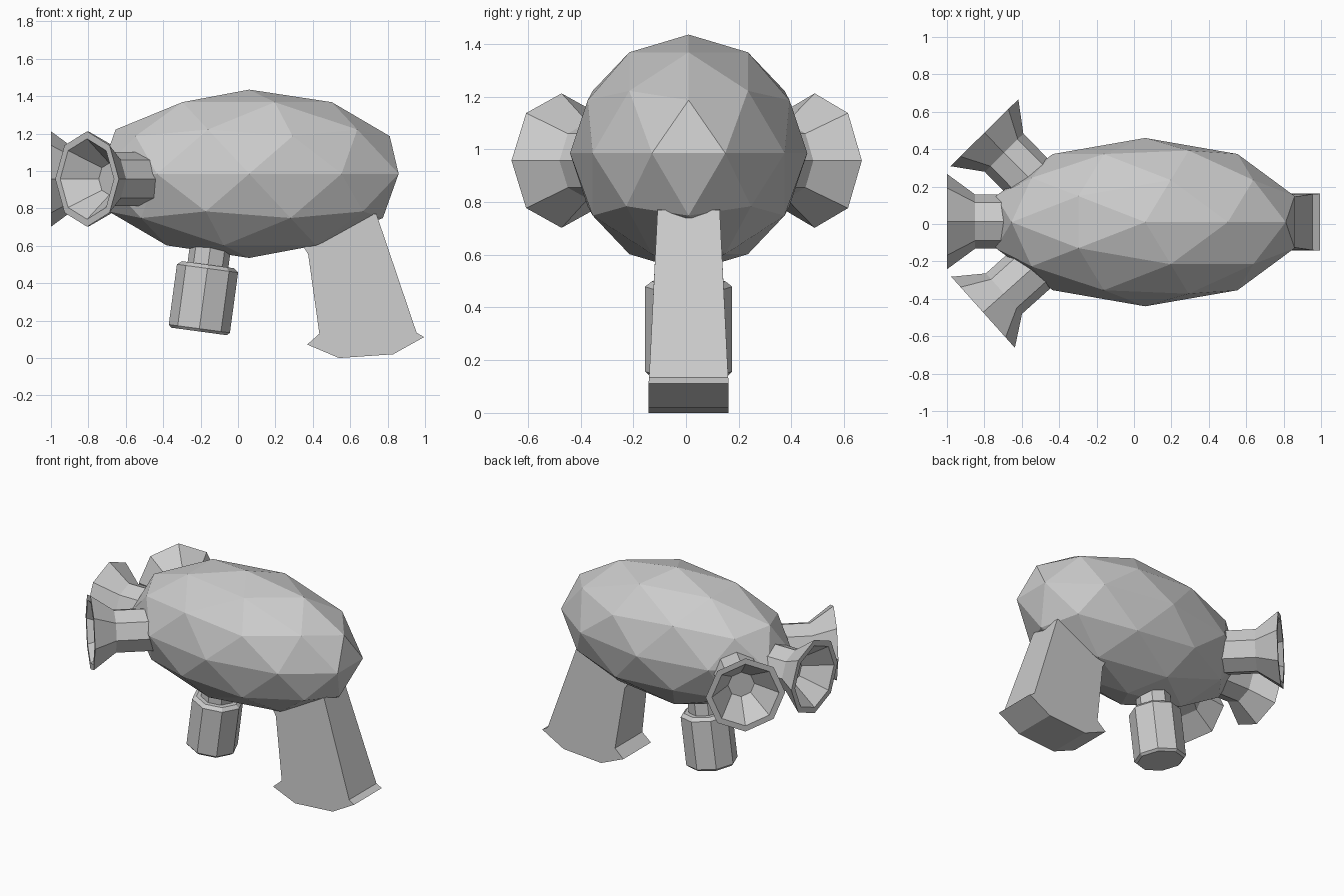
import bpy, bmesh, math
from mathutils import Vector, Matrix

if "Cube" in bpy.data.objects:
    bpy.data.objects.remove(bpy.data.objects["Cube"])


def finish(name, bm):
    bmesh.ops.recalc_face_normals(bm, faces=bm.faces[:])
    mesh = bpy.data.meshes.new(name)
    bm.to_mesh(mesh)
    bm.free()
    obj = bpy.data.objects.new(name, mesh)
    bpy.context.collection.objects.link(obj)
    return obj


def lathe(name, profile, origin, axis, sides=8):
    """Turn (radius, height) points about an axis and cap both ends."""
    w = Vector(axis).normalized()
    side = Vector((0, 1, 0)) if abs(w.z) > 0.5 else Vector((0, 0, 1))
    u = (side - w * side.dot(w)).normalized()
    v = w.cross(u)
    bm = bmesh.new()
    rings = []
    for r, h in profile:
        ring = []
        for i in range(sides):
            a = 2 * math.pi * i / sides
            ring.append(bm.verts.new(Vector(origin) + w * h
                                     + (u * math.cos(a) + v * math.sin(a)) * r))
        rings.append(ring)
    for a, b in zip(rings, rings[1:]):
        for i in range(sides):
            j = (i + 1) % sides
            bm.faces.new((a[i], a[j], b[j], b[i]))
    bm.faces.new(rings[0])
    bm.faces.new(rings[-1])
    return finish(name, bm)


# Faceted egg-shaped body
bm = bmesh.new()
bmesh.ops.create_icosphere(bm, subdivisions=2, radius=1)
bmesh.ops.transform(bm, verts=bm.verts[:],
                    matrix=Matrix.Translation((0.06, 0.01, 0.985))
                    @ Matrix.Diagonal((0.84, 0.45, 0.45, 1)))
finish("body", bm)

# Three flared nozzles: neck, flare, rim, inner funnel
horn = [(0.145, -0.42), (0.145, -0.15), (0.255, 0), (0.215, 0), (0.085, -0.16)]
lathe("nozzle_centre", horn, (-1.0, 0.013, 0.957), (-1, 0, 0))
lathe("nozzle_back", horn, (-0.80, 0.488, 0.957), (-0.70, 0.71, 0))
lathe("nozzle_front", horn, (-0.807, -0.472, 0.957), (-0.745, -0.667, 0))

# Tilted canister with a narrow neck running up into the body
lathe("canister",
      [(0.15, -0.005), (0.165, 0.01), (0.165, 0.335), (0.14, 0.355),
       (0.11, 0.355), (0.11, 0.55)],
      (-0.208, 0.01, 0.147), (0.134, 0, 0.99))

# Grip: side profile as (x, z, half width), flared at the butt
grip = [(0.42, 0.80, 0.118), (0.74, 0.77, 0.118), (0.955, 0.135, 0.15),
        (0.995, 0.112, 0.152), (0.83, 0.02, 0.152), (0.54, 0.0, 0.152),
        (0.37, 0.072, 0.152), (0.435, 0.13, 0.15), (0.375, 0.555, 0.129),
        (0.34, 0.61, 0.126)]
bm = bmesh.new()
near, far = [[bm.verts.new((x, 0.01 + s * w, z)) for x, z, w in grip]
             for s in (-1, 1)]
bm.faces.new(near)
bm.faces.new(far)
for i in range(len(grip)):
    j = (i + 1) % len(grip)
    bm.faces.new((near[i], near[j], far[j], far[i]))
finish("grip", bm)
